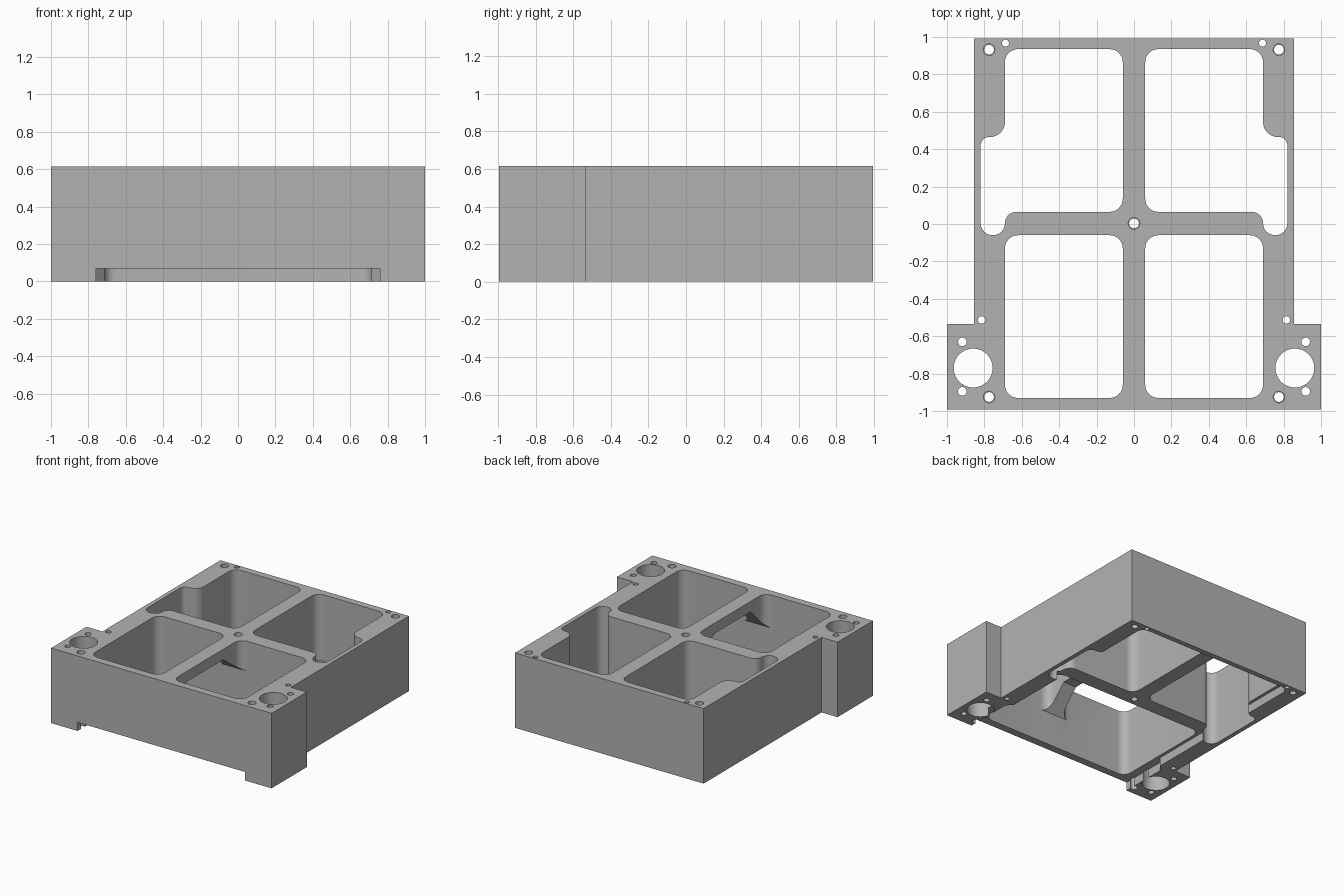
import bpy, bmesh, math
from mathutils import Vector

if "Cube" in bpy.data.objects:
    bpy.data.objects.remove(bpy.data.objects["Cube"])

HEIGHT = 0.615
grey = bpy.data.materials.new("machined_grey")
grey.use_nodes = True
tint = (0.45, 0.45, 0.45, 1)
grey.diffuse_color = tint
grey.node_tree.nodes["Principled BSDF"].inputs["Base Color"].default_value = tint


def rounded(corners, steps=8):
    """Turn (x, y, radius) corners into an outline with filleted corners."""
    out = []
    for i, (x, y, r) in enumerate(corners):
        p = Vector((x, y))
        if r == 0:
            out.append(p)
            continue
        a = (Vector(corners[i - 1][:2]) - p).normalized()
        b = (Vector(corners[(i + 1) % len(corners)][:2]) - p).normalized()
        centre = p + (a + b) * r
        for k in range(steps + 1):
            t = k / steps * math.pi / 2
            out.append(centre - b * r * math.cos(t) - a * r * math.sin(t))
    return out


def prism(name, points, low, high, along_x=False):
    """Extrude an outline along z, or along x for a (y, z) outline."""
    bm = bmesh.new()
    verts = [bm.verts.new((low, p[0], p[1]) if along_x else (p[0], p[1], low)) for p in points]
    face = bm.faces.new(verts)
    top = bmesh.ops.extrude_face_region(bm, geom=[face])["geom"]
    move = Vector((high - low, 0, 0)) if along_x else Vector((0, 0, high - low))
    bmesh.ops.translate(bm, vec=move, verts=[v for v in top if isinstance(v, bmesh.types.BMVert)])
    bmesh.ops.recalc_face_normals(bm, faces=bm.faces)
    mesh = bpy.data.meshes.new(name)
    bm.to_mesh(mesh)
    bm.free()
    obj = bpy.data.objects.new(name, mesh)
    bpy.context.collection.objects.link(obj)
    mesh.materials.append(grey)
    return obj


def mirrored(half):
    """Complete a +x half outline with its reflection."""
    return half + [(-p[0],) + tuple(p[1:]) for p in reversed(half)]


# Main block with the wider front feet
block = prism("housing_block", mirrored([(1, -0.993), (1, -0.535), (0.855, -0.535), (0.855, 0.993)]), 0, HEIGHT)
cutters = []


def cut(name, points, low=-0.1, high=0.8, along_x=False):
    obj = prism(name, points, low, high, along_x)
    obj.hide_render = True
    cutters.append(obj)


def hole(name, x, y, r, sides=24, low=-0.1):
    ring = [(x + r * math.cos(2 * math.pi * i / sides), y + r * math.sin(2 * math.pi * i / sides)) for i in range(sides)]
    cut(name, ring, low)


# Shallow recess under the block, open at the front
recess = mirrored([(0.76, -1.1, 0), (0.76, -0.6, 0), (0.715, -0.55, 0), (0.715, 0.95, 0.06)])
cut("underside_recess", rounded(recess), -0.1, 0.07)

# Four through pockets, the back pair widened into the side walls
front_pocket = [(0.06, -0.93, 0.07), (0.69, -0.93, 0.07), (0.69, -0.06, 0.07), (0.06, -0.06, 0.07)]
back_pocket = [(0.06, 0.065, 0.07), (0.06, 0.935, 0.07), (0.69, 0.935, 0.07),
               (0.69, 0.465, 0.08), (0.82, 0.465, 0.045), (0.82, -0.06, 0.064),
               (0.69, -0.06, 0.064), (0.69, 0.065, 0.06)]
# Bolt holes, dowel holes and large post holes: x, y, radius
holes = [(0.86, -0.77, 0.104), (0.918, -0.63, 0.023), (0.918, -0.895, 0.023),
         (0.815, -0.513, 0.02), (0.775, 0.932, 0.026), (0.775, -0.925, 0.026), (0.687, 0.967, 0.019)]
for side in (1, -1):
    for name, outline in (("front_pocket", front_pocket), ("back_pocket", back_pocket)):
        cut(name, [(side * p.x, p.y) for p in rounded(outline)])
    for x, y, r in holes:
        hole("through_hole", side * x, y, r, 40 if r > 0.1 else 24)
    for y in (0.932, -0.925):
        hole("bolt_counterbore", side * 0.775, y, 0.031, low=HEIGHT - 0.03)
hole("centre_hole", 0, 0.003, 0.026)
hole("centre_counterbore", 0, 0.003, 0.031, low=HEIGHT - 0.03)

# Arched clearance under the front rib
arch = [(-0.93, -0.1), (-0.93, 0.345), (-0.75, 0.53), (-0.28, 0.53), (-0.06, 0.37), (-0.06, -0.1)]
cut("rib_arch", arch, -0.14, 0.14, along_x=True)

# Carve the block and drop the cutters
bpy.context.view_layer.objects.active = block
block.select_set(True)
for cutter in cutters:
    mod = block.modifiers.new(cutter.name, "BOOLEAN")
    mod.operation = "DIFFERENCE"
    mod.solver = "EXACT"
    mod.object = cutter
    bpy.ops.object.modifier_apply(modifier=mod.name)
    bpy.data.objects.remove(cutter)

bpy.ops.object.shade_smooth_by_angle(angle=math.radians(30))
